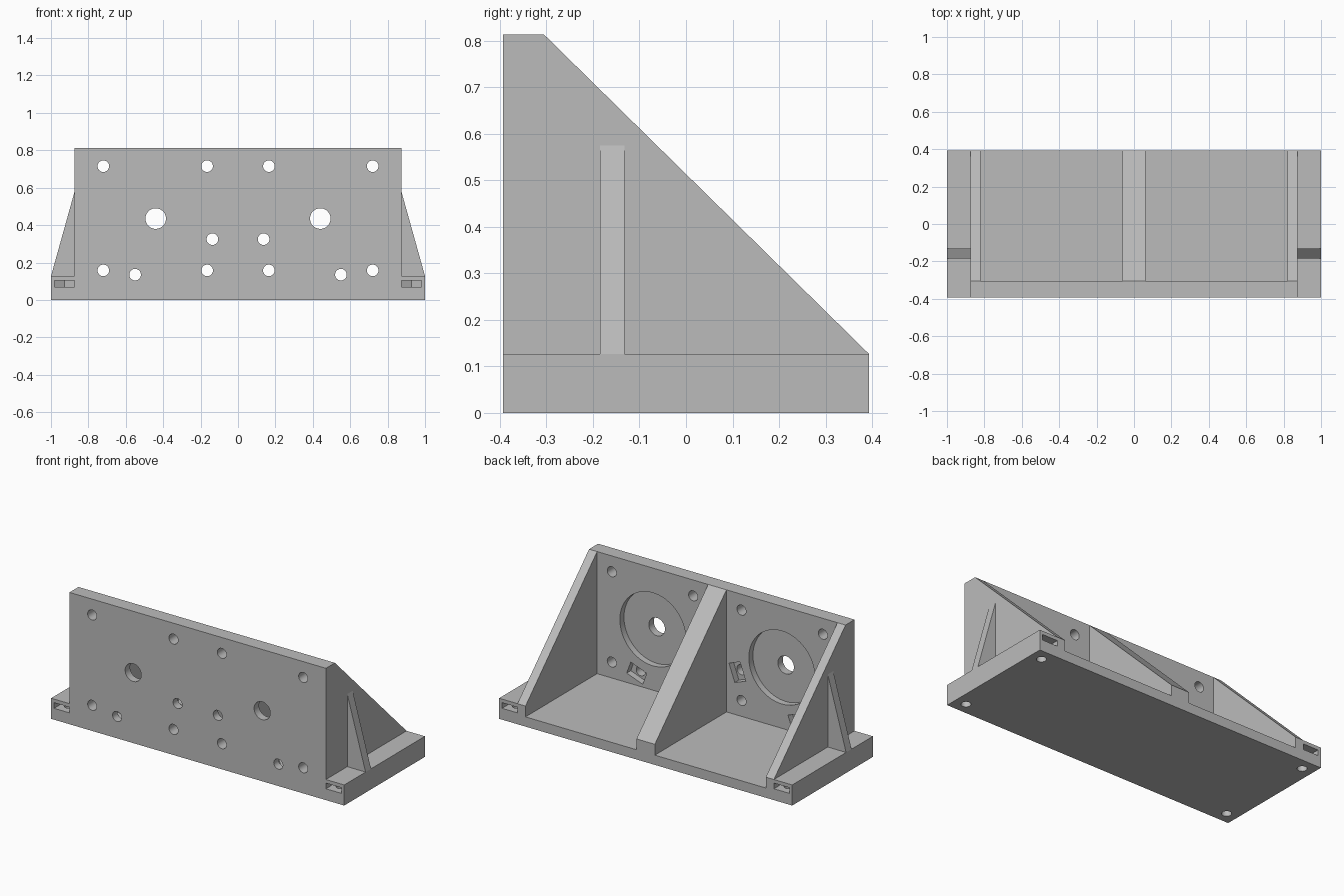
import bpy, bmesh
from math import cos, sin, pi, radians
from mathutils import Matrix, Vector

cube = bpy.data.objects.get("Cube")
if cube:
    bpy.data.objects.remove(cube, do_unlink=True)

grey = bpy.data.materials.new("plain_grey")
grey.use_nodes = True
grey.diffuse_color = (0.5, 0.5, 0.5, 1)
grey.node_tree.nodes["Principled BSDF"].inputs["Base Color"].default_value = (0.5, 0.5, 0.5, 1)

# Main dimensions
FRONT, BACK, WALL = -0.393, 0.393, -0.305
TOP, FLANGE_TOP, FLOOR = 0.813, 0.127, 0.06
SIDE, RIB_IN = 0.875, 0.82
AXES = {"x": (1, 2, 0), "y": (0, 2, 1), "z": (0, 1, 2)}


def prism(name, points, axis, lo, hi):
    """Extrude a closed outline along an axis from lo to hi."""
    u, v, w = AXES[axis]
    bm = bmesh.new()

    def vert(p, depth):
        co = [0, 0, 0]
        co[u], co[v], co[w] = p[0], p[1], depth
        return bm.verts.new(co)

    a = [vert(p, lo) for p in points]
    b = [vert(p, hi) for p in points]
    bm.faces.new(a)
    bm.faces.new(b)
    for i in range(len(a)):
        j = (i + 1) % len(a)
        bm.faces.new((a[i], a[j], b[j], b[i]))
    bmesh.ops.recalc_face_normals(bm, faces=bm.faces)
    mesh = bpy.data.meshes.new(name)
    bm.to_mesh(mesh)
    bm.free()
    mesh.materials.append(grey)
    obj = bpy.data.objects.new(name, mesh)
    bpy.context.collection.objects.link(obj)
    return obj


def rect(u0, u1, v0, v1):
    return [(u0, v0), (u1, v0), (u1, v1), (u0, v1)]


def circle(u, v, r, n=32):
    return [(u + r * cos(2 * pi * i / n), v + r * sin(2 * pi * i / n)) for i in range(n)]


def cut(obj, cutter):
    """Subtract the cutter from the object and discard the cutter."""
    cutter.hide_render = True
    mod = obj.modifiers.new("cut", "BOOLEAN")
    mod.operation, mod.solver, mod.object = "DIFFERENCE", "EXACT", cutter
    bpy.context.view_layer.update()
    graph = bpy.context.evaluated_depsgraph_get()
    mesh = bpy.data.meshes.new_from_object(obj.evaluated_get(graph))
    obj.modifiers.clear()
    obj.data = mesh
    bpy.data.objects.remove(cutter, do_unlink=True)


# Floor plate, upright wall and centre rib
prism("floor_plate", rect(-RIB_IN, RIB_IN, WALL, BACK), "z", 0, FLOOR)
wall = prism("upright_wall", rect(-SIDE, SIDE, 0, TOP), "y", FRONT, WALL)
rib = [(WALL, 0), (BACK, 0), (BACK, FLANGE_TOP), (WALL, TOP)]
prism("centre_rib", rib, "x", -0.0625, 0.0625)

for side, s in (("left", 1), ("right", -1)):
    # Outer rib, flange and triangular gusset
    prism(side + "_rib", rib, "x", s * RIB_IN, s * SIDE)
    flange = prism(side + "_flange", rect(s * SIDE, s, FRONT, BACK), "z", 0, FLANGE_TOP)
    prism(side + "_gusset", [(s * SIDE, FLANGE_TOP), (s, FLANGE_TOP), (s * SIDE, 0.575)],
          "y", -0.185, -0.132)

    # Nut slots with pointed ends, and bolt holes from below
    for e in (1, -1):
        slot = [(0.87, 0.45), (0.98, 0.45), (0.98, 0.29), (0.9275, 0.26), (0.87, 0.29)]
        cut(flange, prism("slot_cutter", [(s * x, e * y) for x, y in slot], "z", 0.07, 0.105))
        cut(flange, prism("bolt_cutter", circle(s * 0.9275, e * 0.32, 0.028), "z", -0.1, 0.09))

    # Round recess and bore in the wall
    cut(wall, prism("recess_cutter", circle(s * 0.44, 0.435, 0.225, 64), "y", WALL - 0.04, -0.2))
    cut(wall, prism("bore_cutter", circle(s * 0.44, 0.435, 0.055, 48), "y", -0.5, -0.2))

    # Tilted nut pockets and their bolt holes
    for x, z, angle in ((0.137, 0.325, 110), (0.55, 0.135, 20)):
        turn = Matrix.Rotation(radians(angle), 2)
        pocket = [turn @ Vector(p) + Vector((x, z)) for p in rect(-0.058, 0.058, -0.04, 0.04)]
        cut(wall, prism("pocket_cutter", [(s * p.x, p.y) for p in pocket], "y", WALL - 0.04, -0.2))
        cut(wall, prism("bolt_cutter", circle(s * x, z, 0.031), "y", -0.5, -0.2))

    # Corner mounting holes of each bay
    for x in (0.165, 0.72):
        for z in (0.158, 0.715):
            cut(wall, prism("hole_cutter", circle(s * x, z, 0.031), "y", -0.5, -0.2))

# Smooth bores with sharp edges
for obj in bpy.context.scene.objects:
    obj.select_set(obj.type == "MESH")
bpy.context.view_layer.objects.active = wall
bpy.ops.object.shade_smooth_by_angle(angle=radians(30))
